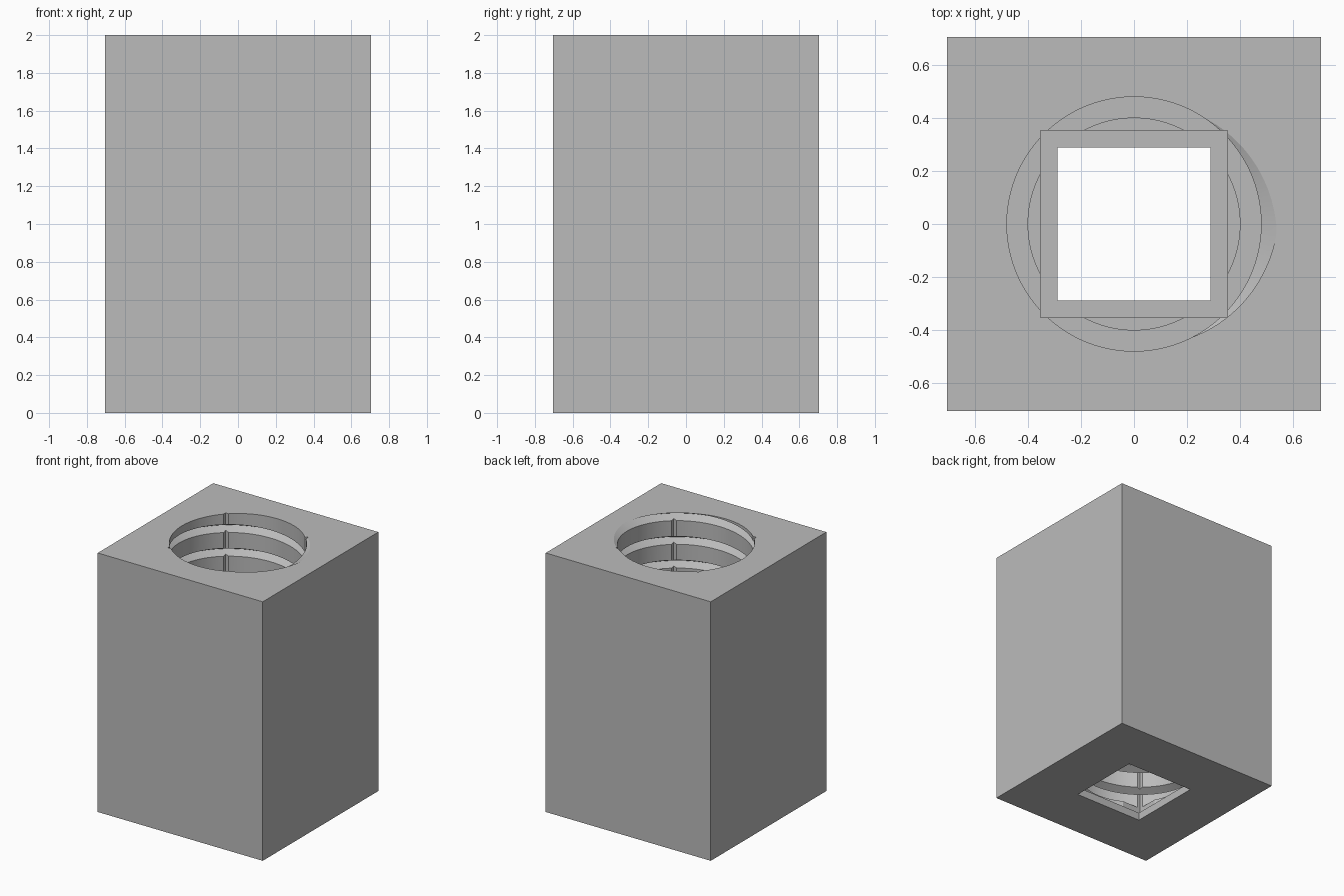
import bpy, bmesh, math

SIDE, HEIGHT = 1.41, 2.0
BORE, ROOT = 0.48, 0.54            # thread crest and groove radii
PITCH, STEPS = 0.183, 72
WIDTH = PITCH / 3                  # groove opening at the bore wall
SEAT_Z, POCKET_Z, FLOOR_Z = 0.15, 0.10, 0.06

cube = bpy.data.objects.get("Cube")
if cube:
    bpy.data.objects.remove(cube, do_unlink=True)

grey = bpy.data.materials.new("plain grey")
grey.use_nodes = True
grey.diffuse_color = (0.5, 0.5, 0.5, 1)
grey.node_tree.nodes["Principled BSDF"].inputs["Base Color"].default_value = (0.5, 0.5, 0.5, 1)


def add_object(name, bm):
    bmesh.ops.recalc_face_normals(bm, faces=bm.faces)
    mesh = bpy.data.meshes.new(name)
    bm.to_mesh(mesh)
    bm.free()
    mesh.materials.append(grey)
    obj = bpy.data.objects.new(name, mesh)
    bpy.context.collection.objects.link(obj)
    return obj


def prism(name, radius, sides, z0, z1, turn=0.0):
    """Upright prism with a regular outline."""
    bm = bmesh.new()
    ring = [bm.verts.new((radius * math.cos(turn + math.tau * i / sides),
                          radius * math.sin(turn + math.tau * i / sides), z0))
            for i in range(sides)]
    base = bm.faces.new(ring)
    top = bmesh.ops.extrude_face_region(bm, geom=[base])["geom"]
    for v in top:
        if isinstance(v, bmesh.types.BMVert):
            v.co.z = z1
    return add_object(name, bm)


def square(name, half, z0, z1):
    return prism(name, half * math.sqrt(2), 4, z0, z1, math.pi / 4)


def helix(name):
    """Triangular section swept up a right-handed helix, its tip at z = HEIGHT on +x."""
    bm = bmesh.new()
    inner = BORE - 0.02
    spread = WIDTH / 2 * (ROOT - inner) / (ROOT - BORE)
    section = [(inner, -spread), (ROOT, 0), (inner, spread)]
    first = -int((HEIGHT - SEAT_Z - WIDTH) / PITCH * STEPS)
    rings = []
    for i in range(first, STEPS // 2):
        a = math.tau * i / STEPS
        z = HEIGHT + PITCH * (i + 0.6) / STEPS
        rings.append([bm.verts.new((r * math.cos(a), r * math.sin(a), z + dz))
                      for r, dz in section])
    for lower, upper in zip(rings, rings[1:]):
        for k in range(3):
            n = (k + 1) % 3
            bm.faces.new((lower[k], lower[n], upper[n], upper[k]))
    bm.faces.new(rings[0])
    bm.faces.new(rings[-1])
    return add_object(name, bm)


# Solid block, then the stepped bore, corner slots and thread cut out of it
block = square("threaded_block", SIDE / 2, 0, HEIGHT)
cutters = [
    prism("main_bore", BORE, STEPS * 2, SEAT_Z, HEIGHT + 0.3),
    prism("lower_bore", 0.40, STEPS * 2, POCKET_Z, HEIGHT + 0.35),
    square("square_pocket", 0.352, FLOOR_Z, HEIGHT + 0.4),
    square("bottom_opening", 0.288, -0.2, HEIGHT + 0.45),
    helix("thread_groove"),
]
bpy.context.view_layer.objects.active = block
for cutter in cutters:
    cutter.hide_render = True
    mod = block.modifiers.new(cutter.name, "BOOLEAN")
    mod.operation = "DIFFERENCE"
    mod.solver = "EXACT"
    mod.object = cutter
    bpy.ops.object.modifier_apply(modifier=mod.name)
    bpy.data.objects.remove(cutter, do_unlink=True)

# Smooth round walls, crisp edges
bpy.ops.object.select_all(action="DESELECT")
block.select_set(True)
bpy.ops.object.shade_smooth_by_angle(angle=math.radians(25))
